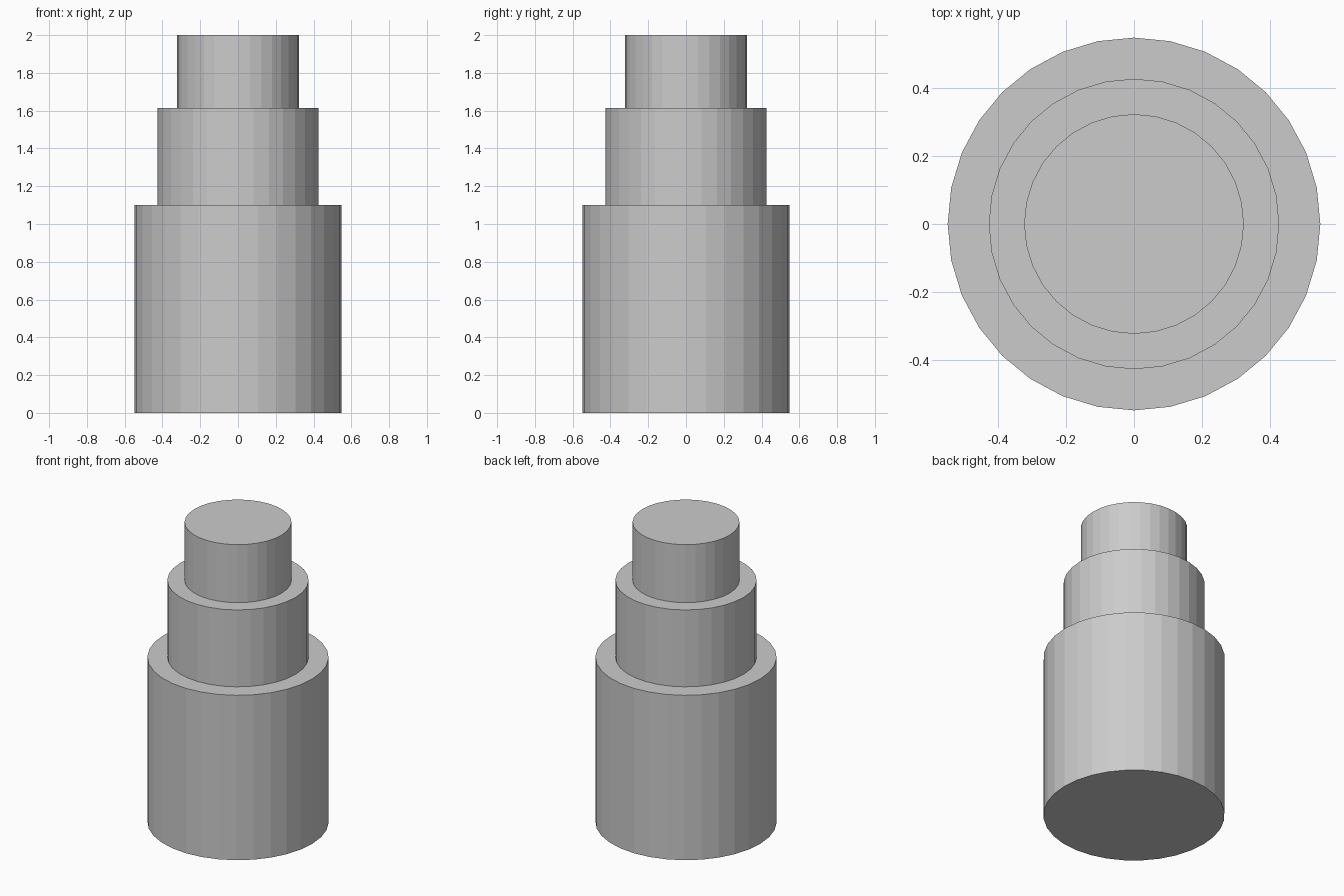
import bpy

if "Cube" in bpy.data.objects:
    bpy.data.objects.remove(bpy.data.objects["Cube"])

SIDES = 32


def add_tier(name, radius, z_bottom, z_top):
    """Flat-shaded upright cylinder between two heights."""
    bpy.ops.mesh.primitive_cylinder_add(
        vertices=SIDES, radius=radius, depth=z_top - z_bottom,
        location=(0, 0, (z_bottom + z_top) / 2))
    bpy.context.object.name = name


# Three stepped tiers, widest at the bottom
for name, radius, z_bottom, z_top in (
        ("base_tier", 0.548, 0.0, 1.10),
        ("middle_tier", 0.427, 1.10, 1.613),
        ("top_tier", 0.323, 1.613, 2.0)):
    add_tier(name, radius, z_bottom, z_top)
